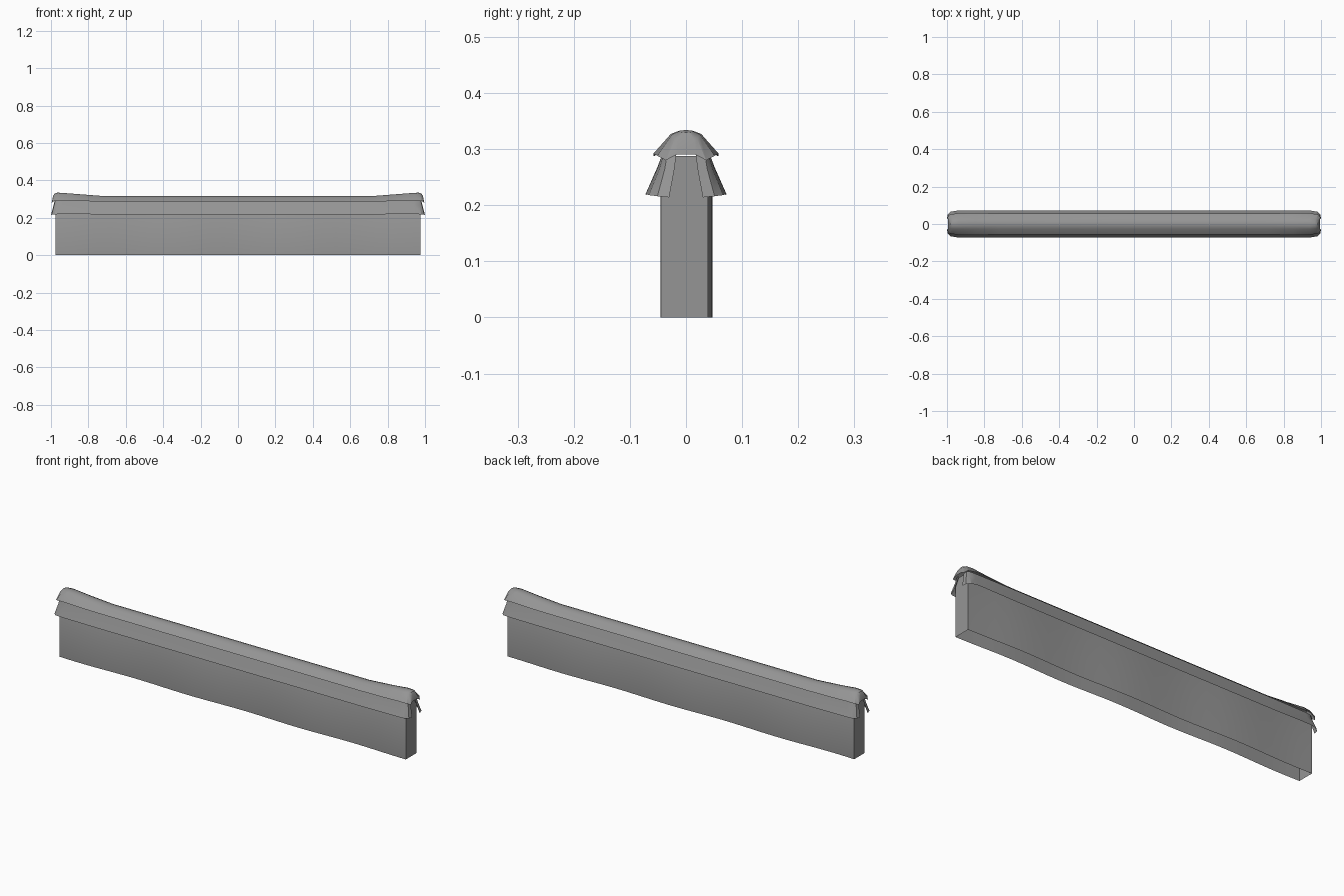
import bpy, bmesh, math

cube = bpy.data.objects.get("Cube")
if cube:
    bpy.data.objects.remove(cube)

# One weathered stone grey for everything
stone = bpy.data.materials.new("stone_grey")
stone.use_nodes = True
grey = (0.3, 0.3, 0.3, 1)
stone.diffuse_color = grey
stone.node_tree.nodes["Principled BSDF"].inputs["Base Color"].default_value = grey


def sheet(name, columns, mirror):
    """Skin neighbouring columns of points; optionally mirror over x and y."""
    bm = bmesh.new()
    cols = [[bm.verts.new(p) for p in col] for col in columns]
    for a, b in zip(cols, cols[1:]):
        for i in range(len(a) - 1):
            bm.faces.new((a[i], a[i + 1], b[i + 1], b[i]))
    bmesh.ops.remove_doubles(bm, verts=bm.verts, dist=0.0001)
    bmesh.ops.recalc_face_normals(bm, faces=bm.faces)
    # Open sheets face up and outwards
    if mirror and sum(f.normal.z for f in bm.faces) < 0:
        bmesh.ops.reverse_faces(bm, faces=bm.faces)
    mesh = bpy.data.meshes.new(name)
    bm.to_mesh(mesh)
    bm.free()
    mesh.materials.append(stone)
    obj = bpy.data.objects.new(name, mesh)
    bpy.context.collection.objects.link(obj)
    if mirror:
        mod = obj.modifiers.new("four_quarters", "MIRROR")
        mod.use_axis = (True, True, False)
        mod.merge_threshold = 0.0005
    bpy.ops.object.select_all(action="DESELECT")
    obj.select_set(True)
    bpy.context.view_layer.objects.active = obj
    bpy.ops.object.shade_smooth_by_angle(angle=math.radians(30))
    return obj


def station(x, *section):
    return [(x, y, z) for y, z in section]


# Gently wavering wall, hollow and open underneath
half, top, end = 0.043, 0.288, 0.975
columns = []
steps = 26
for i in range(steps + 1):
    x = -end + 2 * end * i / steps
    mid = 0.001 + 0.004 * math.sin(math.tau * (x - end) / 0.61 - math.pi / 2)
    columns.append([(x, mid - half + 0.001, 0), (x, mid - half + 0.001, 0.25),
                    (x, mid - 0.022, top), (x, mid + 0.022, top),
                    (x, mid + half - 0.001, 0.25), (x, mid + half - 0.001, 0)])
wall = sheet("wall", columns, False)
bm = bmesh.new()
bm.from_mesh(wall.data)
for side in (-1, 1):
    ring = [v for v in bm.verts if abs(v.co.x - side * end) < 0.001]
    bmesh.ops.contextual_create(bm, geom=ring)
bmesh.ops.recalc_face_normals(bm, faces=bm.faces)
bm.to_mesh(wall.data)
bm.free()

# Rounded ridge cap, rising and closing over at the ends
sheet("ridge_cap", [
    station(0, (0, .316), (.011, .315), (.027, .309), (.057, .287)),
    station(.72, (0, .316), (.011, .315), (.027, .309), (.057, .287)),
    station(.85, (0, .326), (.011, .325), (.027, .318), (.058, .289)),
    station(.94, (0, .333), (.011, .333), (.027, .327), (.058, .292)),
    [(.965, 0, .334), (.967, .010, .333), (.972, .025, .326), (.985, .051, .288)],
    [(.980, 0, .330), (.980, .009, .329), (.986, .020, .318), (.997, .036, .280)],
    [(.980, 0, .330), (.980, .008, .329), (.989, .014, .316), (.994, .017, .290)],
    [(.980, 0, .330), (.980, 0, .330), (.989, 0, .316), (.994, 0, .290)],
], True)

# Lower roof skirt, wrapping partly around each end
sheet("roof_skirt", [
    station(0, (.040, .297), (.050, .270), (.071, .218)),
    station(.72, (.040, .297), (.050, .270), (.071, .218)),
    station(.94, (.041, .295), (.050, .268), (.072, .220)),
    [(.965, .039, .295), (.972, .047, .266), (.980, .066, .218)],
    [(.977, .033, .294), (.984, .038, .264), (.996, .051, .216)],
    [(.980, .017, .292), (.987, .021, .262), (1.0, .030, .214)],
], True)
